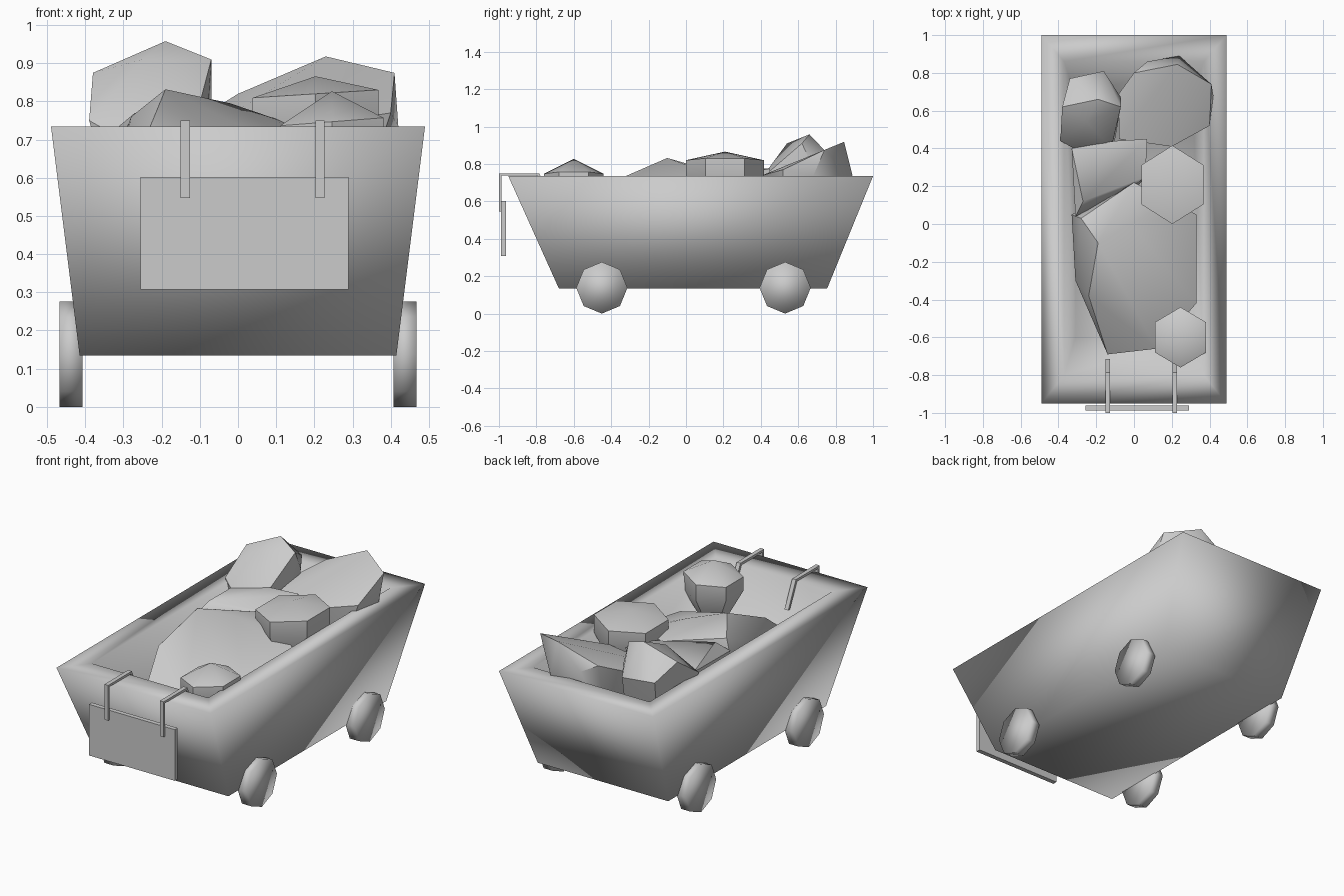
import bpy, bmesh, math
from mathutils import Vector

if "Cube" in bpy.data.objects:
    bpy.data.objects.remove(bpy.data.objects["Cube"])

grey = bpy.data.materials.new("stone_grey")
grey.diffuse_color = (0.6, 0.6, 0.6, 1)
grey.use_nodes = True
grey.node_tree.nodes["Principled BSDF"].inputs["Base Color"].default_value = grey.diffuse_color


def finish(name, bm, smooth=180):
    """Turn a bmesh into an object, smooth up to the given edge angle."""
    bmesh.ops.recalc_face_normals(bm, faces=bm.faces)
    me = bpy.data.meshes.new(name)
    bm.to_mesh(me)
    bm.free()
    me.materials.append(grey)
    if smooth:
        me.shade_smooth()
        if smooth < 180:
            me.set_sharp_from_angle(angle=math.radians(smooth))
    ob = bpy.data.objects.new(name, me)
    bpy.context.collection.objects.link(ob)
    return ob


def skin(name, rings, smooth=180):
    """Join equal-length closed rings into a capped solid."""
    bm = bmesh.new()
    loops = [[bm.verts.new(p) for p in r] for r in rings]
    n = len(loops[0])
    for a, b in zip(loops, loops[1:]):
        for i in range(n):
            j = (i + 1) % n
            bm.faces.new((a[i], a[j], b[j], b[i]))
    bm.faces.new(loops[0])
    bm.faces.new(loops[-1])
    return finish(name, bm, smooth)


def rock(name, points):
    """Faceted stone as the convex hull of a few corner points."""
    bm = bmesh.new()
    for p in points:
        bm.verts.new(p)
    res = bmesh.ops.convex_hull(bm, input=bm.verts)
    loose = {g for g in res["geom_interior"] + res["geom_unused"]
             if isinstance(g, bmesh.types.BMVert)}
    bmesh.ops.delete(bm, geom=list(loose), context='VERTS')
    return finish(name, bm, 40)


def rect(hx, y0, y1, z):
    return [(-hx, y0, z), (hx, y0, z), (hx, y1, z), (-hx, y1, z)]


# Hollow tub with a wide rim
skin("cart_tub", [rect(0.415, -0.68, 0.755, 0.135),
                  rect(0.49, -0.95, 1.0, 0.735),
                  rect(0.37, -0.80, 0.86, 0.735),
                  rect(0.31, -0.60, 0.68, 0.25)])

# Eight-sided wheels
for side in (-1, 1):
    for y, label in ((-0.45, "front"), (0.53, "back")):
        rings = [[(side * x, y + 0.137 * math.cos(k * math.pi / 4),
                   0.138 + 0.138 * math.sin(k * math.pi / 4)) for k in range(8)]
                 for x in (0.408, 0.467)]
        skin(f"{label}_wheel_{'left' if side < 0 else 'right'}", rings)

# Hanging plate on the front
x0, x1 = -0.256, 0.29
skin("front_plate", [[(x0, y, 0.308), (x1, y, 0.308), (x1, y, 0.602), (x0, y, 0.602)]
                     for y in (-0.988, -0.962)], 30)

# Bent strap hooks over the rim
for x, label in ((-0.138, "left"), (0.215, "right")):
    profile = [(-1.0, 0.547), (-1.0, 0.75), (-0.785, 0.75), (-0.715, 0.60),
               (-0.73, 0.60), (-0.795, 0.737), (-0.987, 0.737), (-0.987, 0.547)]
    skin(f"hook_{label}", [[(x + d, y, z) for y, z in profile]
                           for d in (-0.012, 0.012)], 30)

# Large stones
rock("stone_back_left", [
    (-.19, .66, .958), (-.38, .62, .875), (-.07, .62, .91), (-.25, .54, .91),
    (-.34, .77, .80), (-.16, .81, .80), (-.39, .44, .75), (-.30, .39, .70),
    (-.12, .40, .72), (-.07, .67, .80), (-.30, .45, .45), (-.10, .45, .45),
    (-.12, .70, .45), (-.30, .68, .45)])
rock("stone_back_right", [
    (.23, .845, .918), (.41, .74, .875), (.0, .80, .82), (-.08, .69, .77),
    (.24, .89, .74), (.42, .68, .735), (.40, .52, .77), (.20, .41, .74),
    (-.08, .45, .73), (.07, .86, .79), (.28, .50, .40), (.28, .70, .40),
    (.0, .50, .40), (.0, .70, .40)])
rock("stone_mid_left", [
    (-.33, .40, .72), (-.27, .12, .77), (-.31, .04, .70), (.07, .45, .775),
    (-.10, .44, .77), (.0, .20, .72), (.06, .25, .74), (-.28, .10, .40),
    (-.28, .38, .40), (.04, .40, .40), (.02, .20, .40)])
rock("stone_centre", [
    (-.19, -.10, .832), (-.28, .03, .76), (.0, .22, .74), (.20, .12, .72),
    (.33, .05, .66), (.33, -.42, .58), (.12, -.66, .52), (-.14, -.69, .50),
    (-.24, -.38, .71), (-.31, -.30, .60), (-.33, .05, .62), (-.02, .0, .795),
    (-.25, -.30, .30), (.25, -.40, .30), (.25, .05, .30), (-.25, .05, .30),
    (.05, -.55, .35)])


# Six-sided stones with a low pointed cap
def hex_rock(name, cx, cy, r, ry, ring_z, apex_z, floor_z):
    pts = [(cx, cy, apex_z)]
    for k in range(6):
        a = math.radians(60 * k + 30)
        c, s = math.cos(a), math.sin(a)
        pts.append((cx + r * c, cy + ry * s, ring_z + 0.012 * c))
        pts.append((cx + r * c, cy + ry * s, ring_z - 0.09))
        pts.append((cx + 0.55 * r * c, cy + 0.55 * ry * s, floor_z))
    rock(name, pts)


hex_rock("stone_mid_right", 0.203, 0.208, 0.19, 0.208, 0.82, 0.866, 0.55)
hex_rock("stone_front_right", 0.246, -0.60, 0.156, 0.16, 0.747, 0.827, 0.53)
